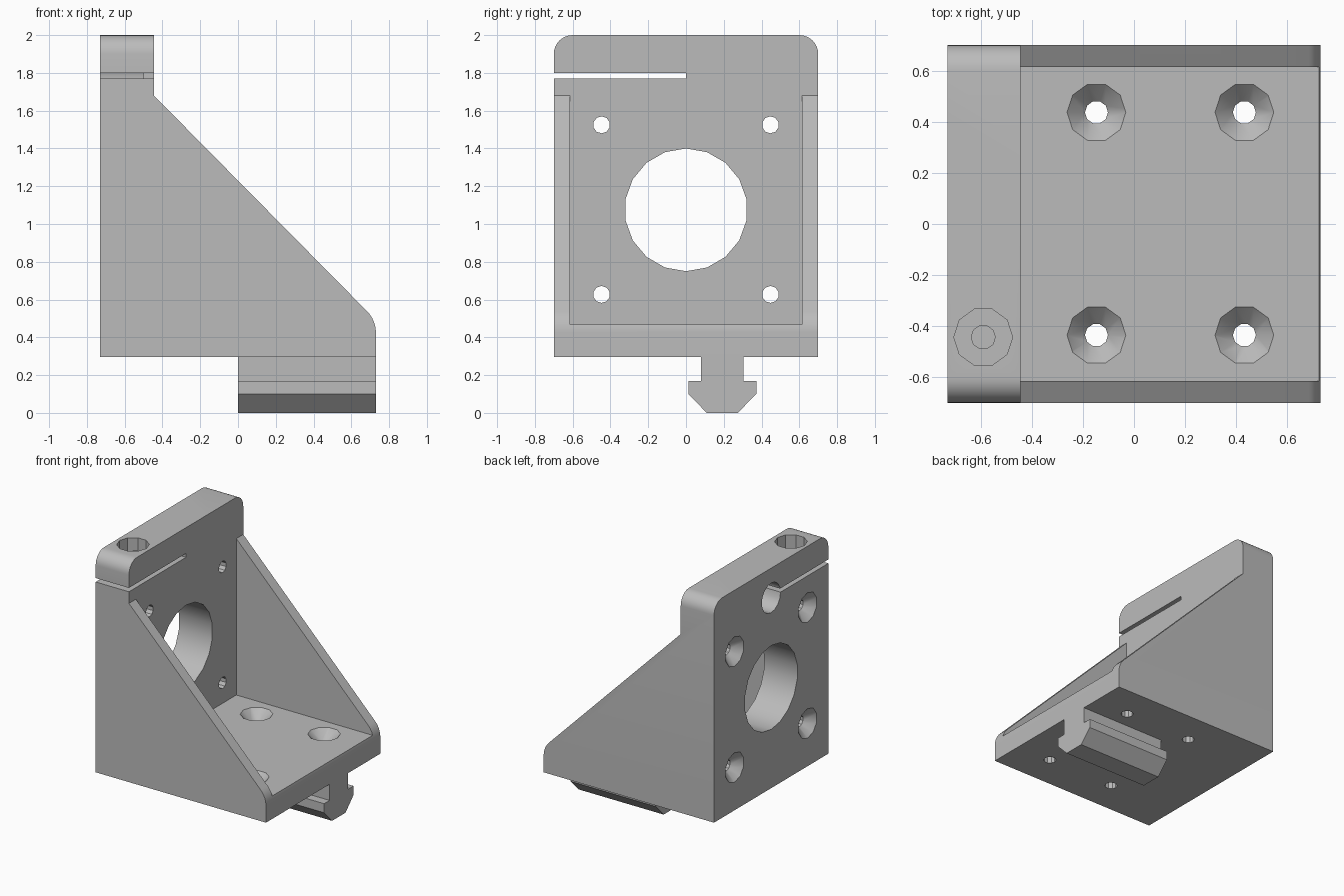
import bpy, math
from mathutils import Vector, Matrix

if "Cube" in bpy.data.objects:
    bpy.data.objects.remove(bpy.data.objects["Cube"], do_unlink=True)

grey = bpy.data.materials.new("light grey plastic")
grey.use_nodes = True
grey.diffuse_color = (0.5, 0.5, 0.5, 1)
grey.node_tree.nodes["Principled BSDF"].inputs["Base Color"].default_value = (0.5, 0.5, 0.5, 1)


def add(name, verts, faces):
    mesh = bpy.data.meshes.new(name)
    mesh.from_pydata(verts, [], faces)
    mesh.materials.append(grey)
    obj = bpy.data.objects.new(name, mesh)
    bpy.context.collection.objects.link(obj)
    return obj


def loft(name, a, b):
    """Closed solid between two matching rings; a is wound to face away from b."""
    n = len(a)
    normal = sum((Vector(a[i]).cross(Vector(a[(i + 1) % n])) for i in range(n)), Vector())
    if normal.dot(Vector(b[0]) - Vector(a[0])) > 0:
        a, b = a[::-1], b[::-1]
    sides = [((i + 1) % n, i, n + i, n + (i + 1) % n) for i in range(n)]
    return add(name, a + b, [tuple(range(n)), tuple(range(2 * n - 1, n - 1, -1))] + sides)


def box(name, x0, x1, y0, y1, z0, z1):
    ring = [(y0, z0), (y1, z0), (y1, z1), (y0, z1)]
    return loft(name, [(x0, *p) for p in ring], [(x1, *p) for p in ring])


def drill(name, start, direction, length, r0, r1=None, sides=10):
    """Round or tapered cutter running from start along direction."""
    d = Vector(direction)
    u = Vector((0, 0, 1)) if d.x else Vector((1, 0, 0))
    v = d.cross(u)
    def ring(c, r):
        return [tuple(c + r * (u * math.cos(t) + v * math.sin(t)))
                for t in (2 * math.pi * i / sides for i in range(sides))]
    s = Vector(start)
    return loft(name, ring(s, r0), ring(s + d * length, r0 if r1 is None else r1))


def boolean(obj, tool, operation="DIFFERENCE"):
    mod = obj.modifiers.new("cut", "BOOLEAN")
    mod.operation, mod.object, mod.solver = operation, tool, "EXACT"
    bpy.context.view_layer.objects.active = obj
    bpy.ops.object.modifier_apply(modifier=mod.name)
    bpy.data.objects.remove(tool, do_unlink=True)


def arc(cx, cz, r, a0, a1, n=8):
    return [(cx + r * math.cos(math.radians(a0 + (a1 - a0) * i / n)),
             cz + r * math.sin(math.radians(a0 + (a1 - a0) * i / n))) for i in range(n + 1)]


# Bracket body: side profile with a sloped, rounded nose
W, WALL, BACK, FRONT = 0.7, 0.615, -0.445, 0.73
side = [(-FRONT, 0.295), (FRONT, 0.295)] + arc(0.57, 0.425, 0.16, 0, 45)
side += [(BACK, 1.68), (BACK, 2), (-FRONT, 2)]
bracket = loft("motor_bracket", [(x, -W, z) for x, z in side], [(x, W, z) for x, z in side])

# Rounded upper corners
outline = [(-W, 0.2), (W, 0.2)] + arc(W - 0.1, 1.9, 0.1, 0, 90) + arc(0.1 - W, 1.9, 0.1, 90, 180)
boolean(bracket, loft("outline", [(-1, *p) for p in outline], [(1, *p) for p in outline]), "INTERSECT")

# Open pocket between the side walls, and the clamp slot
boolean(bracket, box("pocket", BACK, 1, -WALL, WALL, 0.468, 1.9))
boolean(bracket, box("slot", -1, 0, -1, 0, 1.77, 1.8))

# Shaft opening and blind relief at the slot end
boolean(bracket, drill("shaft", (-1, 0, 1.075), (1, 0, 0), 1, 0.325, sides=18))
boolean(bracket, drill("relief", (-1, 0, 1.77), (1, 0, 0), 0.5, 0.115, sides=16))


# Countersunk screw holes through back plate and floor
def screw(face, direction):
    d = Vector(direction)
    s = Vector(face)
    boolean(bracket, drill("shank", s - d * 0.02, d, 0.6, 0.045))
    boolean(bracket, drill("sink", s - d * 0.01, d, 0.08, 0.125, 0.045))


for y in (-0.447, 0.447):
    for z in (0.627, 1.525):
        screw((-FRONT, y, z), (1, 0, 0))
for y in (-0.435, 0.437):
    for x in (-0.147, 0.432):
        screw((x, y, 0.468), (0, 0, -1))

# Clamp screw with flat seat in the top
boolean(bracket, drill("clamp_seat", (-0.59, -0.443, 2.1), (0, 0, -1), 0.2, 0.115))
boolean(bracket, drill("clamp_shank", (-0.59, -0.443, 2.1), (0, 0, -1), 0.5, 0.047))

# T-shaped rail key below the floor
half = [(0.113, 0.31), (0.113, 0.17), (0.18, 0.17), (0.18, 0.1), (0.082, 0)]
key = [(0.192 - w, z) for w, z in half] + [(0.192 + w, z) for w, z in reversed(half)]
boolean(bracket, loft("rail_key", [(0, *p) for p in key], [(FRONT, *p) for p in key]), "UNION")

# Smooth the rounded faces only
bpy.ops.object.select_all(action="DESELECT")
bracket.select_set(True)
bpy.context.view_layer.objects.active = bracket
bpy.ops.object.shade_smooth_by_angle(angle=math.radians(30))
